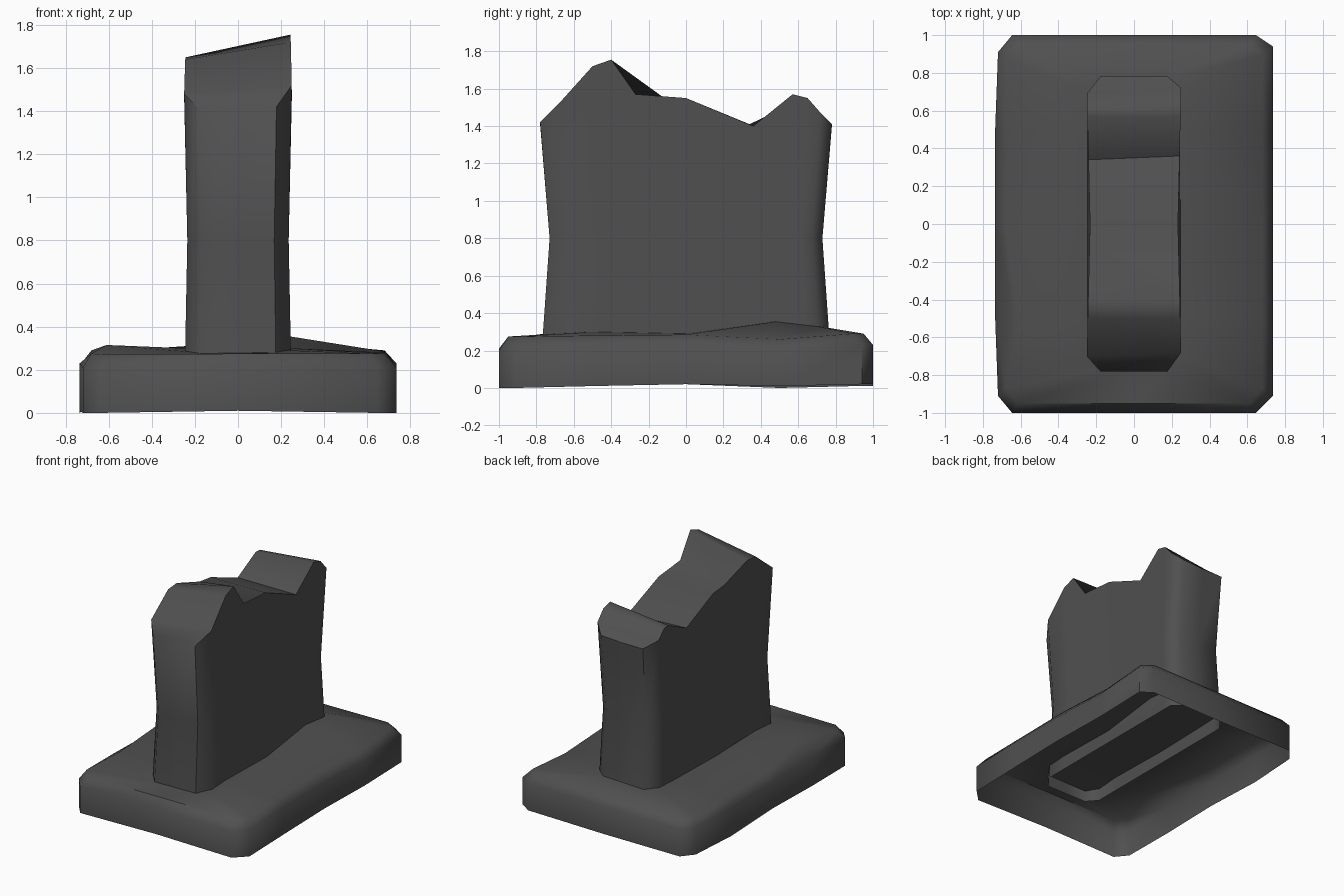
import bpy, bmesh, math

if "Cube" in bpy.data.objects:
    bpy.data.objects.remove(bpy.data.objects["Cube"])

stone = bpy.data.materials.new("dark_grey_stone")
stone.diffuse_color = (0.08, 0.08, 0.08, 1)
stone.use_nodes = True
stone.node_tree.nodes["Principled BSDF"].inputs["Base Color"].default_value = stone.diffuse_color


def outline(hx, hy, xc, right_ys, left_ys):
    """Counter-clockwise plan outline with cut corners: right, back, left, front."""
    return ([(hx, y) for y in right_ys] + [(xc, hy), (0, hy), (-xc, hy)]
            + [(-hx, y) for y in reversed(left_ys)]
            + [(-xc, -hy), (0, -hy), (xc, -hy)])


def build(name, rings, n):
    """Bridge stacked rings into walls and close the top with cross strips (n points a side)."""
    bm = bmesh.new()
    vs = [[bm.verts.new(p) for p in ring] for ring in rings]
    count = len(vs[0])
    for a, b in zip(vs, vs[1:]):
        for i in range(count):
            j = (i + 1) % count
            bm.faces.new((a[i], a[j], b[j], b[i]))
    top = vs[-1]
    right = top[:n]
    left = top[n + 3:2 * n + 3][::-1]
    for k in range(n - 1):
        bm.faces.new((right[k], right[k + 1], left[k + 1], left[k]))
    bm.faces.new([right[-1]] + top[n:n + 3] + [left[-1]])
    bm.faces.new([left[0]] + top[2 * n + 3:] + [right[0]])
    mesh = bpy.data.meshes.new(name)
    bm.to_mesh(mesh)
    bm.free()
    mesh.materials.append(stone)
    ob = bpy.data.objects.new(name, mesh)
    bpy.context.collection.objects.link(ob)
    bpy.ops.object.select_all(action='DESELECT')
    ob.select_set(True)
    bpy.context.view_layer.objects.active = ob
    bpy.ops.object.shade_smooth_by_angle(angle=math.radians(52))
    return ob


def lift(points, zs):
    return [(x, y, z) for (x, y), z in zip(points, zs)]


# Base: hollow plinth, open underneath, with a worn, uneven top
outer = outline(0.735, 1.0, 0.645, (-.91, -.5, 0, .5, .94), (-.91, -.5, 0, .5, .91))
outer = [(-0.72, y) if x == -0.735 and abs(y) > 0.8 else (x, y) for x, y in outer]
shoulder = outline(0.68, 0.95, 0.61, (-.87, -.5, 0, .5, .89), (-.87, -.57, 0, .5, .87))
shoulder = [(-0.61, y) if (x < -0.65 and y == -.57) else (x, y) for x, y in shoulder]
foot = outline(0.24, 0.77, 0.17, (-.70, -.5, 0, .48, .70), (-.70, -.5, 0, .48, .70))
floor_z = [0, .01, .02, .01, .02, .02, .01, .01, .01, 0, .02, .01, 0, 0, .01, 0]
side_z = [.21, .22, .22, .20, .23, .23, .22, .22, .22, .22, .22, .23, .21, .20, .21, .20]
shoulder_z = [.275, .28, .285, .26, .29, .29, .285, .28, .28, .28, .29, .315, .275, .27, .275, .275]
foot_z = [.29, .30, .29, .355, .33, .32, .31, .31, .31, .30, .29, .30, .285, .275, .275, .28]
build("base", [lift(outer, floor_z), lift(outer, side_z),
               lift(shoulder, shoulder_z), lift(foot, foot_z)], 5)

# Slab: upright stone with a slight waist and a broken top
right_profile = [(-.68, 1.52), (-.5, 1.72), (-.4, 1.755), (-.27, 1.57),
                 (0, 1.55), (.36, 1.40), (.57, 1.57), (.65, 1.55), (.72, 1.47)]
left_profile = [(-.70, 1.48), (-.5, 1.64), (-.4, 1.65), (-.13, 1.56),
                (0, 1.545), (.34, 1.41), (.57, 1.52), (.62, 1.515), (.69, 1.45)]
plan = outline(0.245, 0.78, 0.175, [p[0] for p in right_profile], [p[0] for p in left_profile])
top_z = ([p[1] for p in right_profile] + [1.41, 1.40, 1.40]
         + [p[1] for p in reversed(left_profile)] + [1.41, 1.41, 1.42])


def level(z, sx, sy):
    return [(x * sx, y * sy, z) for x, y in plan]


# sides pinch slightly towards the middle of the broken edge
rim = [(x * (0.95 + 0.07 * min(1, abs(y) / 0.7)), y, z) for (x, y), z in zip(plan, top_z)]
build("slab", [level(.19, 1.0, .985), level(.30, 1.0, .98), level(.80, .96, .935), rim], 9)
